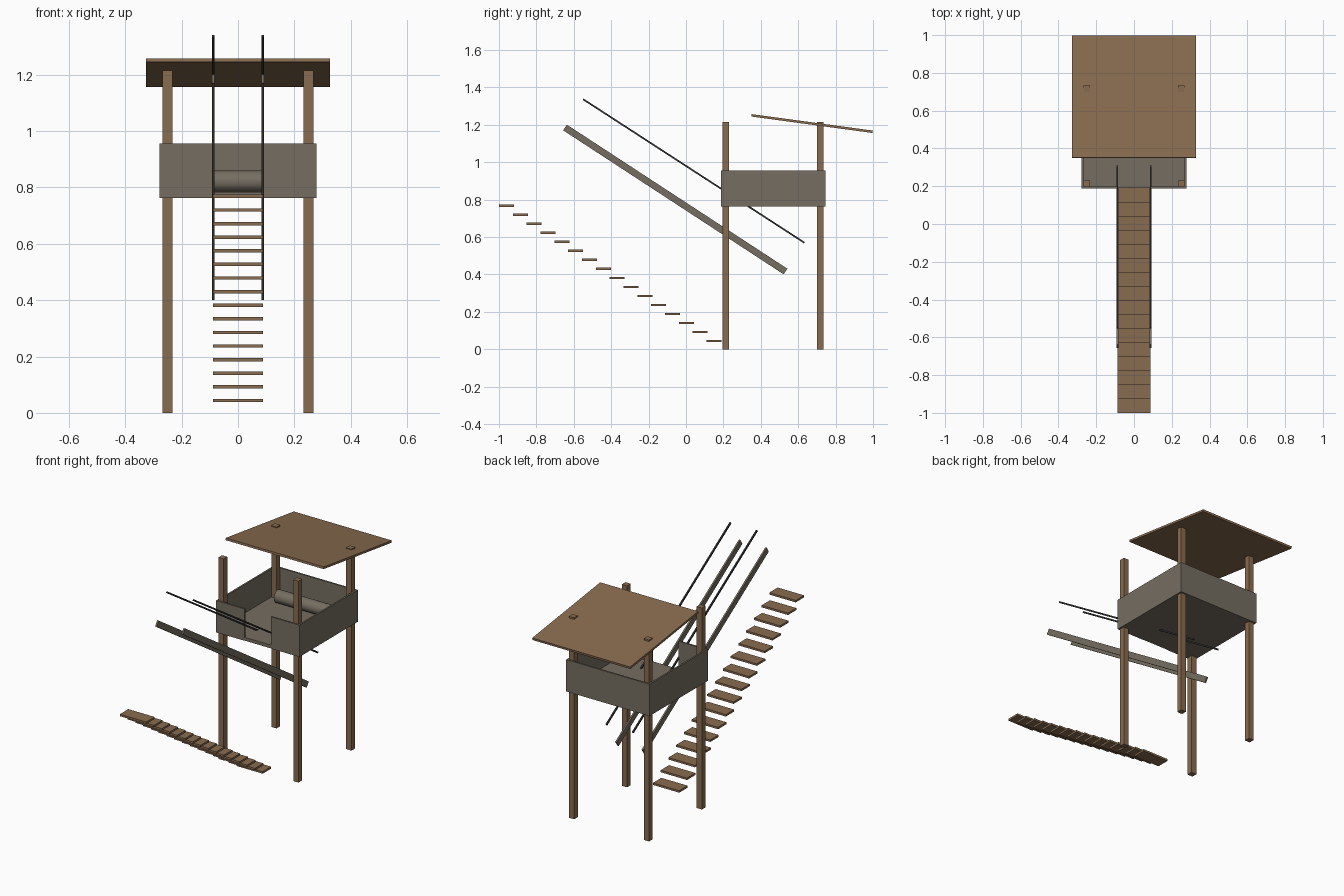
import bpy
from math import atan2, hypot, pi
from mathutils import Vector

if "Cube" in bpy.data.objects:
    bpy.data.objects.remove(bpy.data.objects["Cube"])


def material(name, rgb):
    m = bpy.data.materials.new(name)
    m.use_nodes = True
    m.diffuse_color = (*rgb, 1)
    m.node_tree.nodes["Principled BSDF"].inputs["Base Color"].default_value = (*rgb, 1)
    return m


wood = material("brown wood", (0.25, 0.15, 0.08))
grey = material("weathered grey", (0.18, 0.155, 0.12))
steel = material("dark steel", (0.03, 0.03, 0.032))


def box(name, lo, hi, mat):
    """Axis-aligned box between two corners."""
    lo, hi = Vector(lo), Vector(hi)
    bpy.ops.mesh.primitive_cube_add(size=1, location=(lo + hi) / 2)
    ob = bpy.context.object
    ob.name = name
    ob.scale = hi - lo
    bpy.ops.object.transform_apply(location=False, rotation=False, scale=True)
    ob.data.materials.append(mat)
    return ob


def sloped_beam(name, x, start, end, width, depth, mat):
    """Beam running between two (y, z) points, sloped about the x axis."""
    dy, dz = end[0] - start[0], end[1] - start[1]
    half = Vector((width, hypot(dy, dz), depth)) / 2
    ob = box(name, -half, half, mat)
    ob.location = (x, (start[0] + end[0]) / 2, (start[1] + end[1]) / 2)
    ob.rotation_euler.x = atan2(dz, dy)
    return ob


# Four corner posts
P = 0.0175
for side, x in (("right", -0.25), ("left", 0.25)):
    for end, y in (("front", 0.2125), ("back", 0.717)):
        box(f"{end}_{side}_post", (x - P, y - P, 0), (x + P, y + P, 1.215), wood)

# Platform floor and parapet with a front opening
W, T = 0.278, 0.01
FRONT, BACK = 0.188, 0.745
LOW, HIGH, GAP = 0.763, 0.955, 0.088
box("platform_floor", (-W + T, FRONT + 0.002, LOW), (W - T, BACK - T, 0.783), grey)
box("back_wall", (-W, BACK - T, LOW), (W, BACK, HIGH), grey)
for side, s in (("right", -1), ("left", 1)):
    xs = sorted((s * (W - T), s * W))
    box(f"{side}_wall", (xs[0], FRONT, LOW), (xs[1], BACK - T, HIGH), grey)
    xs = sorted((s * GAP, s * (W - T)))
    box(f"front_{side}_wall", (xs[0], FRONT, LOW), (xs[1], FRONT + T, HIGH), grey)

# Rolled bundle lying on the floor by the back wall
bpy.ops.mesh.primitive_cylinder_add(vertices=32, radius=0.038, depth=0.4,
                                    location=(0, 0.665, 0.821), rotation=(0, pi / 2, 0))
roll = bpy.context.object
roll.name = "floor_roll"
roll.data.materials.append(grey)
bpy.ops.object.shade_smooth_by_angle()

# Sloping roof
sloped_beam("roof", 0, (0.35, 1.251), (0.998, 1.163), 0.654, 0.013, wood)

# Stair stringers and handrails
for side, s in (("right", -1), ("left", 1)):
    sloped_beam(f"{side}_stringer", s * 0.088, (-0.647, 1.186), (0.532, 0.416), 0.01, 0.036, grey)
    sloped_beam(f"{side}_handrail", s * 0.088, (-0.55, 1.337), (0.633, 0.57), 0.009, 0.009, steel)

# Flight of treads
COUNT = 16
for i in range(COUNT):
    t = i / (COUNT - 1)
    y, z = -0.96 + 1.11 * t, 0.768 - 0.724 * t
    box(f"tread_{i + 1}", (-GAP, y - 0.04, z - 0.006), (GAP, y + 0.04, z + 0.006), wood)
